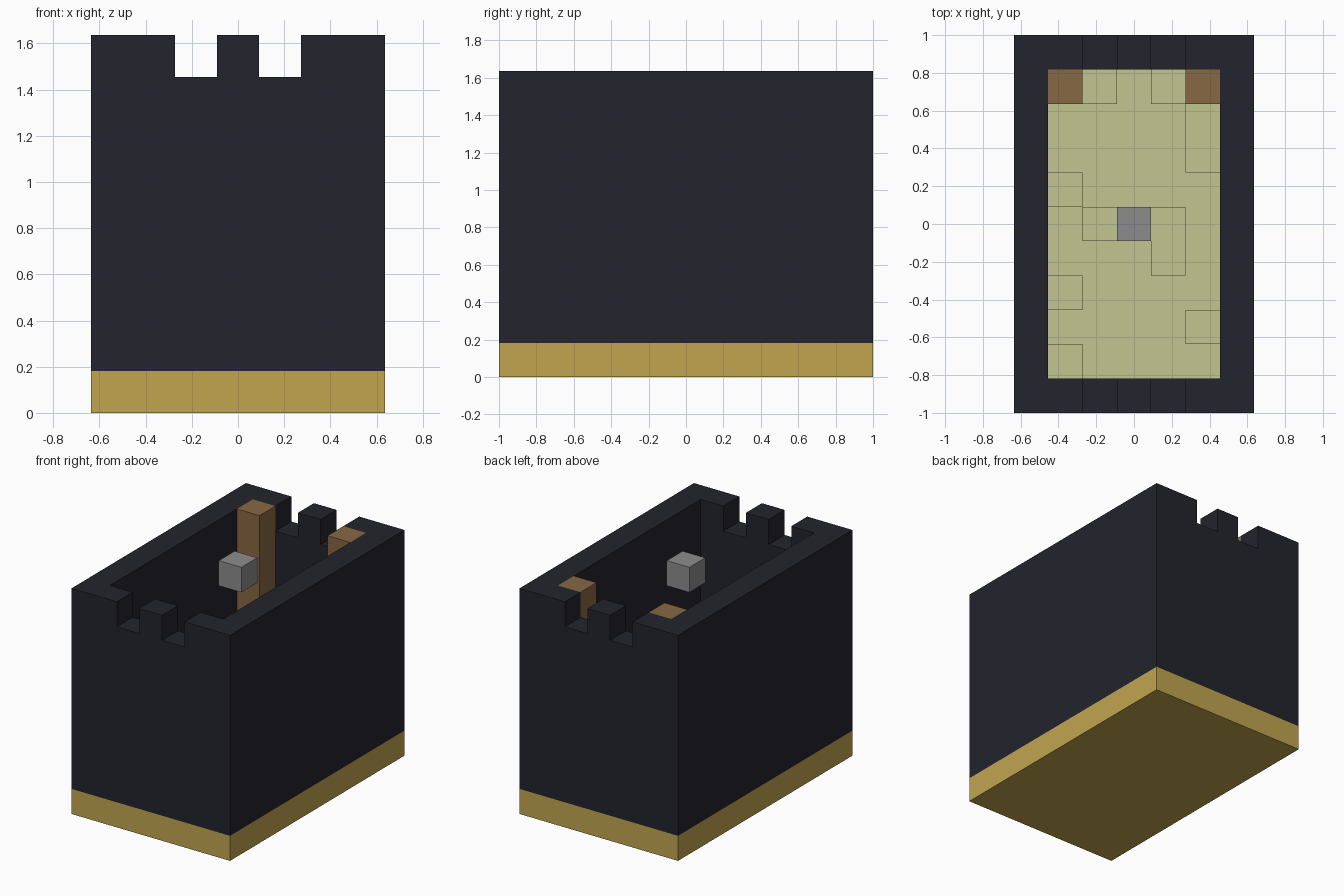
import bpy
import bmesh
from mathutils import Matrix, Vector

if "Cube" in bpy.data.objects:
    bpy.data.objects.remove(bpy.data.objects["Cube"], do_unlink=True)

U = 2 / 11  # edge of one block


def material(name, rgb):
    """Flat material from an sRGB colour given as 0-255."""
    lin = [((c / 255 + 0.055) / 1.055) ** 2.4 for c in rgb]
    mat = bpy.data.materials.new(name)
    mat.use_nodes = True
    mat.diffuse_color = (*lin, 1)
    mat.node_tree.nodes["Principled BSDF"].inputs["Base Color"].default_value = (*lin, 1)
    return mat


def blocks(name, mat, boxes):
    """One object from boxes (x, y, width, depth, bottom, top), in block units."""
    bm = bmesh.new()
    for x, y, w, d, z0, z1 in boxes:
        place = Matrix.Translation(Vector((x, y, (z0 + z1) / 2)) * U)
        size = Matrix.Diagonal((w * U, d * U, (z1 - z0) * U, 1))
        bmesh.ops.create_cube(bm, size=1, matrix=place @ size)
    mesh = bpy.data.meshes.new(name)
    bm.to_mesh(mesh)
    bm.free()
    obj = bpy.data.objects.new(name, mesh)
    bpy.context.collection.objects.link(obj)
    if mat:
        mesh.materials.append(mat)
    return obj


def cut(target, boxes):
    """Subtract boxes from the target and discard the cutter."""
    cutter = blocks("cutter", None, boxes)
    cutter.hide_render = True
    mod = target.modifiers.new("cut", "BOOLEAN")
    mod.operation = "DIFFERENCE"
    mod.solver = "EXACT"
    mod.object = cutter
    bpy.context.view_layer.objects.active = target
    bpy.ops.object.modifier_apply(modifier=mod.name)
    bpy.data.objects.remove(cutter, do_unlink=True)


gold = material("gold", (193, 165, 79))
dark = material("dark_stone", (35, 35, 45))
pale = material("pale_green", (194, 197, 145))
brown = material("brown_wood", (135, 104, 68))
grey = material("grey_stone", (140, 140, 140))

# Base slab
blocks("base", gold, [(0, 0, 7, 11, 0, 1)])

# Hollow walls with notched ends
walls = blocks("walls", dark, [(0, 0, 7, 11, 1, 9)])
cut(walls, [(0, 0, 5, 9, 0, 10)])
cut(walls, [(side, 0, 1, 12, 8, 10) for side in (-1, 1)])

# Floor and the raised blocks on it
blocks("floor", pale, [(0, 0, 5, 9, 1, 2)])
cells = [(-1, 4), (1, 4), (-2, 1), (-1, 0), (0, 0),
         (-2, -2), (2, -3), (-2, -4)]
raised = [(x, y, 1, 1, 2, 3) for x, y in cells]
raised += [(2, 2.5, 1, 2, 2, 3), (1, -0.5, 1, 2, 2, 3)]
blocks("raised_floor_blocks", pale, raised)

# Corner posts at the back
for side, x in (("right", -2), ("left", 2)):
    blocks(side + "_post", brown, [(x, 4, 1, 1, 2, 9)])

# Floating block in the middle
blocks("floating_block", grey, [(0, 0, 1, 1, 8, 9)])
